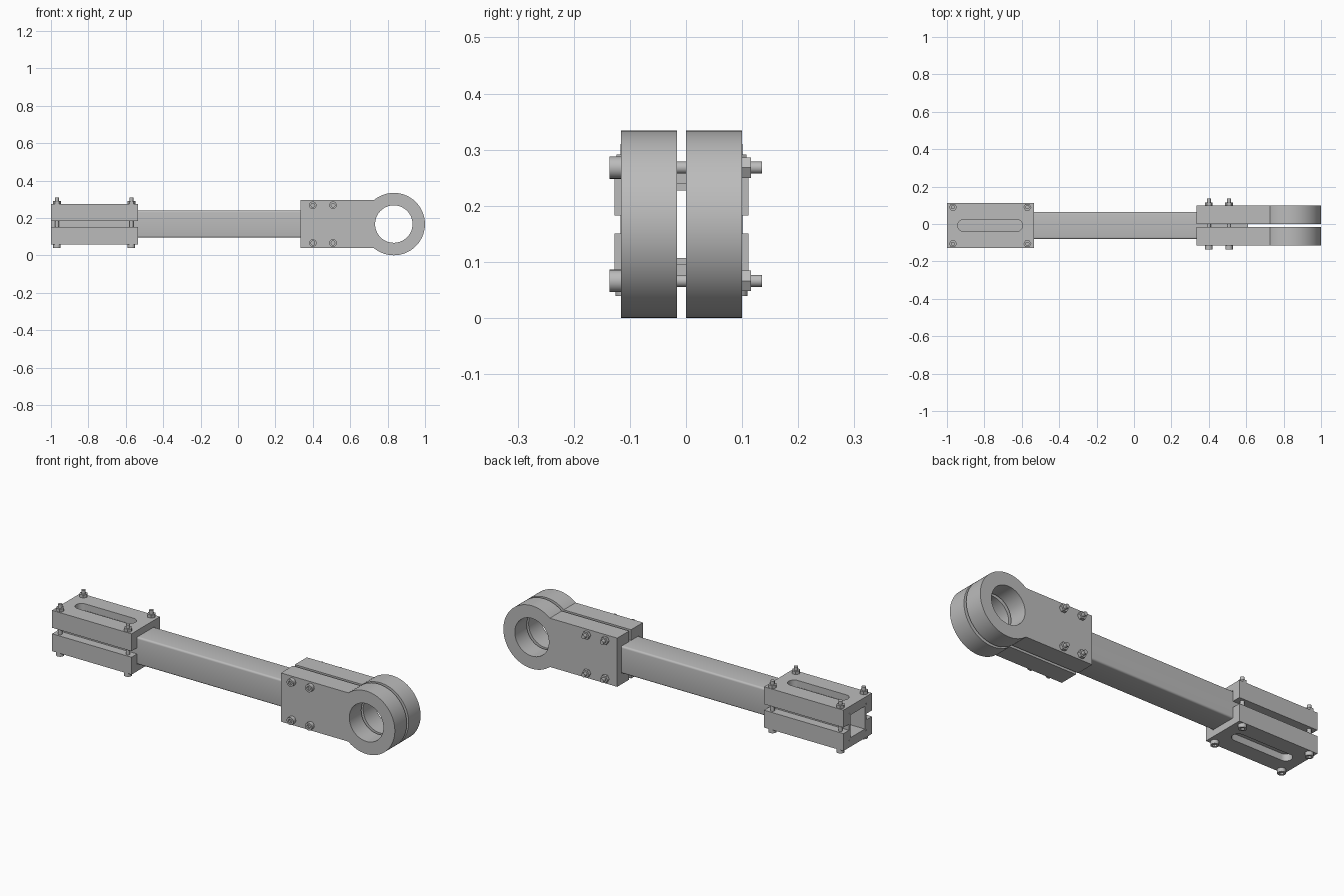
import bpy
import bmesh
from math import pi, sin, cos, asin
from mathutils import Matrix, Vector

if "Cube" in bpy.data.objects:
    bpy.data.objects.remove(bpy.data.objects["Cube"], do_unlink=True)

CY, CZ = -0.008, 0.167      # centre line of the rod
TUBE = 0.0725               # half width of the square tube
RING_X, RING_R, HOLE_R = 0.833, 0.1667, 0.1
ALONG_Y = Matrix.Rotation(-pi / 2, 4, "X")

steel = bpy.data.materials.new("grey steel")
steel.use_nodes = True
steel.diffuse_color = (0.5, 0.5, 0.5, 1)
steel.node_tree.nodes["Principled BSDF"].inputs["Base Color"].default_value = (0.5, 0.5, 0.5, 1)


def prism(name, outline, low, high, matrix=Matrix()):
    """Extrude a 2D outline from low to high along local z."""
    bm = bmesh.new()
    face = bm.faces.new([bm.verts.new((x, y, low)) for x, y in outline])
    new = bmesh.ops.extrude_face_region(bm, geom=[face])["geom"]
    moved = [v for v in new if isinstance(v, bmesh.types.BMVert)]
    bmesh.ops.translate(bm, verts=moved, vec=(0, 0, high - low))
    bmesh.ops.recalc_face_normals(bm, faces=bm.faces)
    bm.transform(matrix)
    mesh = bpy.data.meshes.new(name)
    bm.to_mesh(mesh)
    bm.free()
    obj = bpy.data.objects.new(name, mesh)
    bpy.context.collection.objects.link(obj)
    mesh.materials.append(steel)
    return obj


def box(name, x, y, z):
    return prism(name, [(x[0], y[0]), (x[1], y[0]), (x[1], y[1]), (x[0], y[1])], *z)


def arc(cx, cy, r, start, end, steps):
    angles = [start + (end - start) * i / steps for i in range(steps + 1)]
    return [(cx + r * cos(a), cy + r * sin(a)) for a in angles]


def circle(r, sides, cx=0, cy=0):
    return arc(cx, cy, r, 0, 2 * pi, sides)[:-1]


def bake(obj):
    """Apply the modifiers of an object."""
    graph = bpy.context.evaluated_depsgraph_get()
    mesh = bpy.data.meshes.new_from_object(obj.evaluated_get(graph))
    obj.modifiers.clear()
    obj.data = mesh


def cut(obj, *cutters):
    for cutter in cutters:
        mod = obj.modifiers.new("cut", "BOOLEAN")
        mod.operation, mod.solver, mod.object = "DIFFERENCE", "EXACT", cutter
        bake(obj)
        bpy.data.objects.remove(cutter, do_unlink=True)


def smooth(obj):
    bpy.ops.object.select_all(action="DESELECT")
    obj.select_set(True)
    bpy.context.view_layer.objects.active = obj
    bpy.ops.object.shade_smooth_by_angle(angle=0.6)


def tube_space(inset=0, x=(-1.1, 0.61)):
    h = TUBE - inset
    return box("cutter", x, (CY - h, CY + h), (CZ - h, CZ + h))


# Hollow square tube with softened long edges
tube = tube_space(x=(-1, 0.61))
bm = bmesh.new()
bm.from_mesh(tube.data)
long_edges = [e for e in bm.edges if abs(e.verts[0].co.x - e.verts[1].co.x) > 1]
bmesh.ops.bevel(bm, geom=long_edges, offset=0.01, segments=4, profile=0.5, affect="EDGES")
bm.to_mesh(tube.data)
bm.free()
cut(tube, tube_space(0.0125, (-1.1, 0.7)))
tube.name = "square_tube"
smooth(tube)

# Slotted clamp halves above and below the tube
slot = (arc(-0.628, CY, 0.032, -pi / 2, pi / 2, 16)
        + arc(-0.911, CY, 0.032, pi / 2, 1.5 * pi, 16))
for name, z in (("upper_clamp", (0.183, 0.275)), ("lower_clamp", (0.059, 0.151))):
    half = box(name, (-1, -0.535), (CY - 0.119, CY + 0.119), z)
    cut(half, tube_space(), prism("cutter", slot, -0.1, 0.5))
    smooth(half)

# Eye plates either side of the tube; local y of the outline points down
HALF_H = 0.129
turn = asin(HALF_H / RING_R)
outline = ([(0.333, HALF_H), (0.333, -HALF_H)]
           + arc(RING_X, 0, RING_R, turn - pi, pi - turn, 72))
place = Matrix.Translation((0, 0, CZ)) @ ALONG_Y
for name, span in (("front_eye_plate", (-0.116, -0.016)), ("back_eye_plate", (0, 0.1))):
    plate = prism(name, outline, *span, place)
    hole = prism("cutter", circle(HOLE_R, 64, RING_X), -0.3, 0.3, place)
    cut(plate, tube_space(x=(0.2, 0.61)), hole)
    smooth(plate)


# Socket head bolts with hexagonal nuts
def bolt(name, grip, matrix):
    head = prism(name + "_head", circle(0.02, 24), -0.02, 0, matrix)
    cut(head, prism("cutter", circle(0.011, 6), -0.03, -0.008, matrix))
    shank = prism(name + "_shank", circle(0.0107, 20), -0.005, grip + 0.035, matrix)
    prism(name + "_nut", circle(0.021, 6), grip, grip + 0.016, matrix)
    smooth(head)
    smooth(shank)


for side in (-1, 1):
    for x in (-0.968, -0.57):
        bolt("clamp_bolt", 0.216, Matrix.Translation((x, CY + side * 0.098, 0.059)))
    for x in (0.4, 0.508):
        bolt("eye_bolt", 0.216, Matrix.Translation((x, -0.116, CZ + side * 0.101)) @ ALONG_Y)
